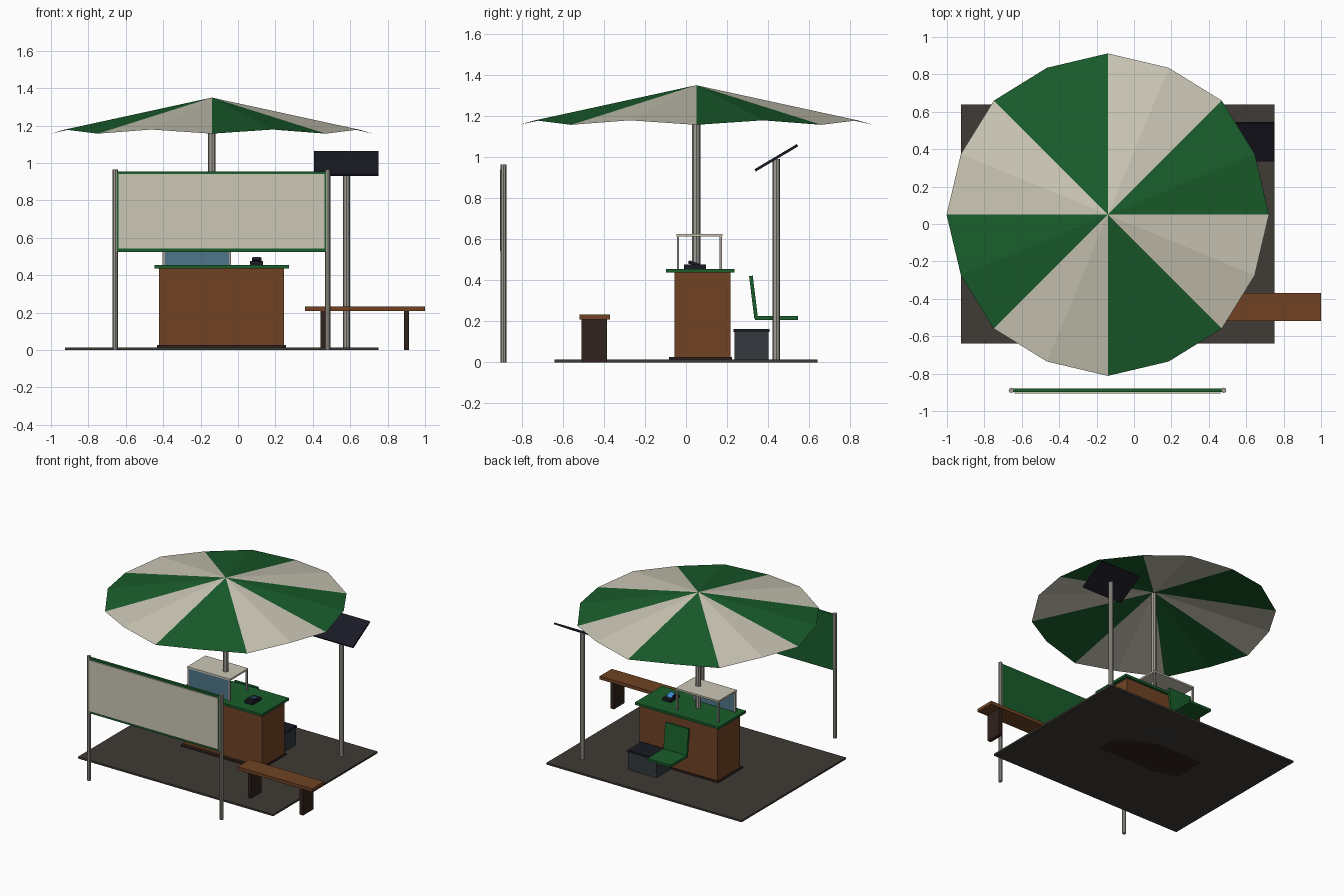
import bpy, bmesh, math
from mathutils import Matrix, Vector

if "Cube" in bpy.data.objects:
    bpy.data.objects.remove(bpy.data.objects["Cube"])


def mat(name, r, g, b):
    m = bpy.data.materials.new(name)
    m.diffuse_color = (r, g, b, 1)
    m.use_nodes = True
    m.node_tree.nodes["Principled BSDF"].inputs["Base Color"].default_value = m.diffuse_color
    return m


GREEN = mat("green", 0.01, 0.11, 0.025)
CREAM = mat("cream", 0.60, 0.57, 0.47)
WOOD = mat("wood", 0.16, 0.055, 0.017)
DARKWOOD = mat("dark_wood", 0.03, 0.016, 0.012)
METAL = mat("metal", 0.36, 0.34, 0.30)
FLOOR = mat("floor", 0.05, 0.044, 0.036)
GLASS = mat("glass", 0.08, 0.18, 0.25)
SLATE = mat("slate", 0.035, 0.042, 0.05)
BLACK = mat("black", 0.01, 0.01, 0.018)
SCREEN = mat("screen", 0.05, 0.25, 0.6)


def finish(name, bm, mats):
    me = bpy.data.meshes.new(name)
    bm.to_mesh(me)
    bm.free()
    for m in mats:
        me.materials.append(m)
    ob = bpy.data.objects.new(name, me)
    bpy.context.collection.objects.link(ob)
    return ob


def box(name, x, y, z, m, tilt=0):
    """Box from (min, max) ranges, tilted about x through its centre."""
    bm = bmesh.new()
    size = Vector((x[1] - x[0], y[1] - y[0], z[1] - z[0]))
    bmesh.ops.create_cube(bm, size=1, matrix=Matrix.Diagonal(size).to_4x4())
    ob = finish(name, bm, [m])
    ob.location = ((x[0] + x[1]) / 2, (y[0] + y[1]) / 2, (z[0] + z[1]) / 2)
    ob.rotation_euler.x = math.radians(tilt)
    return ob


def post(name, x, y, z0, z1, r, m, sides=8, r2=None):
    bm = bmesh.new()
    bmesh.ops.create_cone(bm, cap_ends=True, segments=sides, radius1=r,
                          radius2=r if r2 is None else r2, depth=z1 - z0)
    ob = finish(name, bm, [m])
    ob.location = (x, y, (z0 + z1) / 2)
    return ob


# Ground slab
box("floor_slab", (-0.925, 0.75), (-0.64, 0.64), (0, 0.014), FLOOR)

# Counter
box("counter_plinth", (-0.433, 0.257), (-0.083, 0.225), (0, 0.026), DARKWOOD)
box("counter_body", (-0.422, 0.246), (-0.057, 0.217), (0.02, 0.44), WOOD)
box("counter_top", (-0.446, 0.273), (-0.098, 0.236), (0.437, 0.456), GREEN)

# Umbrella canopy: eight panels with raised mid points on the rim
CX, CY = -0.14, 0.05
bm = bmesh.new()
apex = bm.verts.new((CX, CY, 1.35))
rim = []
for i in range(16):
    a = math.tau * i / 16
    r, z = (0.85, 1.179) if i % 2 else (0.862, 1.157)
    rim.append(bm.verts.new((CX + r * math.cos(a), CY + r * math.sin(a), z)))
for i in range(16):
    f = bm.faces.new((apex, rim[i], rim[(i + 1) % 16]))
    f.material_index = (i // 2) % 2
finish("umbrella_canopy", bm, [GREEN, CREAM])
post("umbrella_pole", CX, CY, 0, 1.34, 0.02, METAL)
post("umbrella_base", CX, CY, 0, 0.04, 0.115, SLATE, 6, 0.1)

# Display case on the counter
for i, x in enumerate((-0.397, -0.043)):
    for j, y in enumerate((-0.039, 0.17)):
        box(f"case_post_{i}{j}", (x - 0.006, x + 0.006), (y - 0.006, y + 0.006),
            (0.45, 0.615), METAL)
box("case_roof", (-0.404, -0.036), (-0.046, 0.177), (0.613, 0.626), CREAM)
box("case_glass", (-0.392, -0.048), (-0.043, -0.035), (0.456, 0.613), GLASS)

# Payment terminal
box("terminal_base", (0.063, 0.134), (-0.01, 0.098), (0.456, 0.477), BLACK)
box("terminal_head", (0.074, 0.126), (0.01, 0.075), (0.472, 0.486), BLACK, -18)
box("terminal_screen", (0.08, 0.12), (0.018, 0.072), (0.484, 0.488), SCREEN, -18)

# Seat and crate behind the counter
box("seat", (-0.25, -0.05), (0.335, 0.545), (0.207, 0.226), GREEN)
box("seat_back", (-0.25, -0.05), (0.32, 0.338), (0.212, 0.422), GREEN, 7)
box("crate_body", (-0.028, 0.216), (0.237, 0.402), (0, 0.15), SLATE)
box("crate_lid", (-0.032, 0.22), (0.232, 0.406), (0.148, 0.163), BLACK)

# Solar panel on its mast
post("solar_mast", 0.58, 0.44, 0, 0.99, 0.018, METAL)
box("solar_panel", (0.406, 0.752), (0.32, 0.56), (0.99, 1.003), BLACK, 30.7)

# Bench
box("bench_top", (0.358, 1.0), (-0.518, -0.37), (0.208, 0.233), WOOD)
for side, x in (("left", 0.456), ("right", 0.901)):
    box(f"bench_leg_{side}", (x - 0.014, x + 0.014), (-0.51, -0.384),
        (0, 0.21), DARKWOOD)

# Banner stand in front
for side, x in (("left", -0.656), ("right", 0.48)):
    post(f"banner_post_{side}", x, -0.889, 0, 0.965, 0.014, METAL)
box("banner_board", (-0.65, 0.474), (-0.899, -0.879), (0.525, 0.955), GREEN)
box("banner_sheet", (-0.638, 0.463), (-0.907, -0.898), (0.542, 0.94), CREAM)
